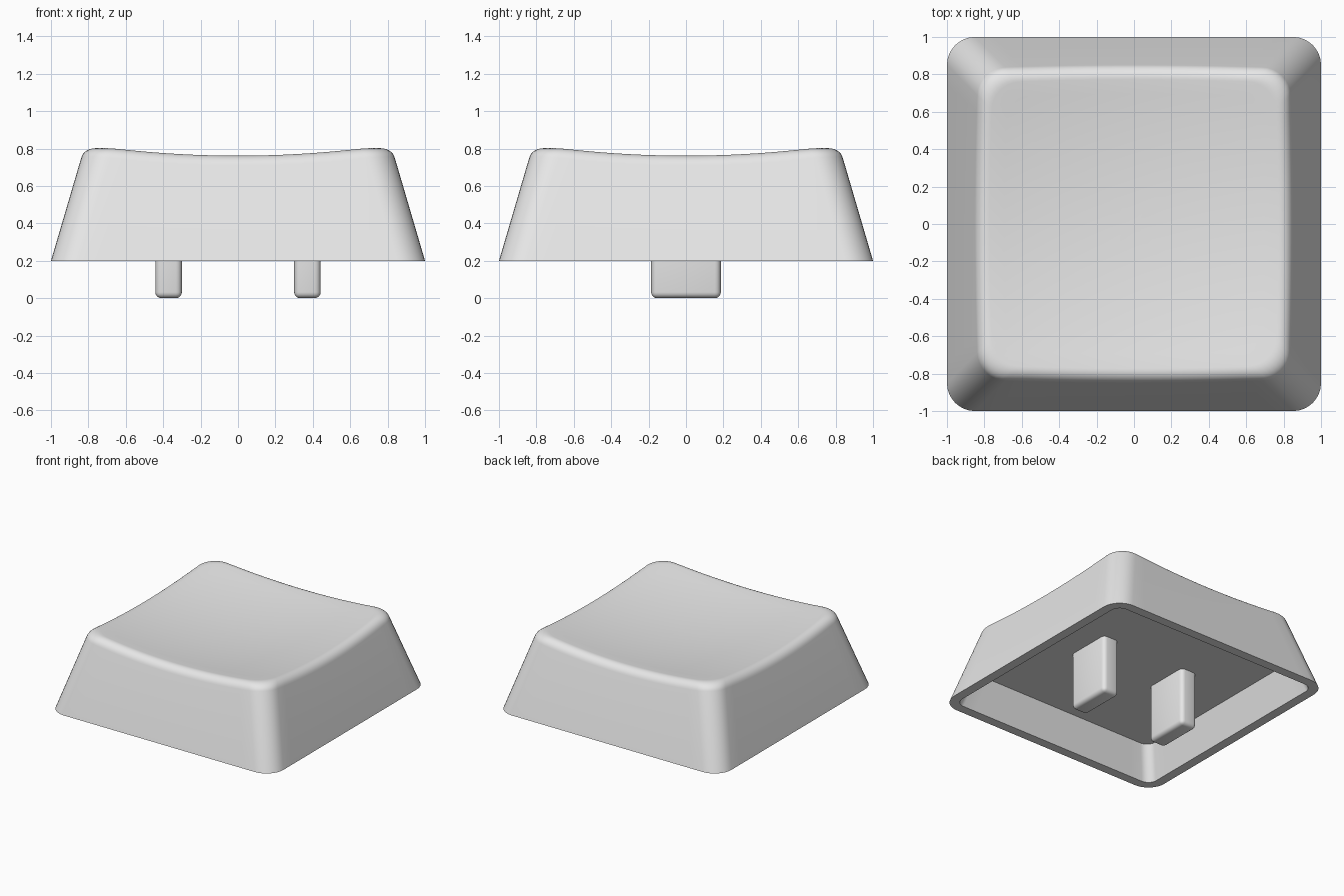
import bpy, bmesh, math
from mathutils import Vector

if "Cube" in bpy.data.objects:
    bpy.data.objects.remove(bpy.data.objects["Cube"])

BASE = 0.2        # height of the cap's lower rim
SLOPE = 0.294     # inward lean of the walls per unit of height
SIDE, CORNER = 16, 8

grey = bpy.data.materials.new("light grey")
grey.diffuse_color = (0.8, 0.8, 0.8, 1)
grey.use_nodes = True
grey.node_tree.nodes["Principled BSDF"].inputs["Base Color"].default_value = grey.diffuse_color


def ring(half, r):
    """Rounded square outline, counter-clockwise, with a fixed point count."""
    pts = []
    for q in range(4):
        rot = q * math.pi / 2
        c, s = math.cos(rot), math.sin(rot)
        a = half - r
        local = [(half, -a + 2 * a * i / SIDE) for i in range(SIDE)]
        local += [(a + r * math.cos(t), a + r * math.sin(t))
                  for t in (math.pi / 2 * i / CORNER for i in range(CORNER))]
        pts += [(x * c - y * s, x * s + y * c) for x, y in local]
    return pts


def dish(x, y):
    """Height of the scooped top."""
    return 0.706 + 0.092 * (x * x + y * y)


def wall_point(i, inset):
    x, y = ring(1 - inset, 0.15)[i]
    return Vector((x, y, BASE + inset / SLOPE))


def finish(name, bm):
    bmesh.ops.recalc_face_normals(bm, faces=bm.faces)
    mesh = bpy.data.meshes.new(name)
    bm.to_mesh(mesh)
    bm.free()
    mesh.materials.append(grey)
    obj = bpy.data.objects.new(name, mesh)
    bpy.context.collection.objects.link(obj)
    bpy.ops.object.select_all(action='DESELECT')
    obj.select_set(True)
    bpy.context.view_layer.objects.active = obj
    bpy.ops.object.shade_smooth_by_angle(angle=math.radians(30))
    return obj


# Cap shell: cavity ceiling, cavity wall, rim, outer wall, rounded lip, scooped top
ceiling = 0.46
n = 4 * (SIDE + CORNER)
loops = [[Vector((x, y, ceiling)) for x, y in ring(0.925 - SLOPE * (ceiling - BASE), 0.075)],
         [Vector((x, y, BASE)) for x, y in ring(0.925, 0.075)],
         [Vector((x, y, BASE)) for x, y in ring(1, 0.15)]]
LIP, W = 8, 0.8
lip = [[] for _ in range(LIP + 1)]
for i in range(n):
    inset = 0.17
    for _ in range(6):  # where the leaning wall meets the scooped top
        p = wall_point(i, inset)
        inset = SLOPE * (dish(p.x, p.y) - BASE)
    start = wall_point(i, inset - 0.0175)
    mid = wall_point(i, inset)
    x, y = ring(1 - inset - 0.06, 0.15)[i]
    end = Vector((x, y, dish(x, y)))
    for k in range(LIP + 1):
        t = k / LIP
        a, b, c = (1 - t) ** 2, 2 * W * t * (1 - t), t * t
        lip[k].append((start * a + mid * b + end * c) / (a + b + c))
loops += lip
for k in range(9, 0, -1):
    s = k / 10
    loops.append([Vector((p.x * s, p.y * s, dish(p.x * s, p.y * s))) for p in lip[-1]])

bm = bmesh.new()
rows = [[bm.verts.new(p) for p in loop] for loop in loops]
for lo, hi in zip(rows, rows[1:]):
    for i in range(n):
        j = (i + 1) % n
        bm.faces.new((lo[i], lo[j], hi[j], hi[i]))
bm.faces.new(rows[0])
centre = bm.verts.new((0, 0, dish(0, 0)))
for i in range(n):
    bm.faces.new((rows[-1][i], rows[-1][(i + 1) % n], centre))
finish("key_cap", bm)

# Two mounting prongs hanging from the cavity ceiling
for side, name in ((-1, "left_prong"), (1, "right_prong")):
    bm = bmesh.new()
    bmesh.ops.create_cube(bm, size=1)
    for v in bm.verts:
        v.co = Vector((v.co.x * 0.142 + side * 0.371, v.co.y * 0.372, (v.co.z + 0.5) * 0.5))
    bmesh.ops.bevel(bm, geom=bm.edges[:], offset=0.032, segments=4, profile=0.5, affect='EDGES')
    finish(name, bm)
